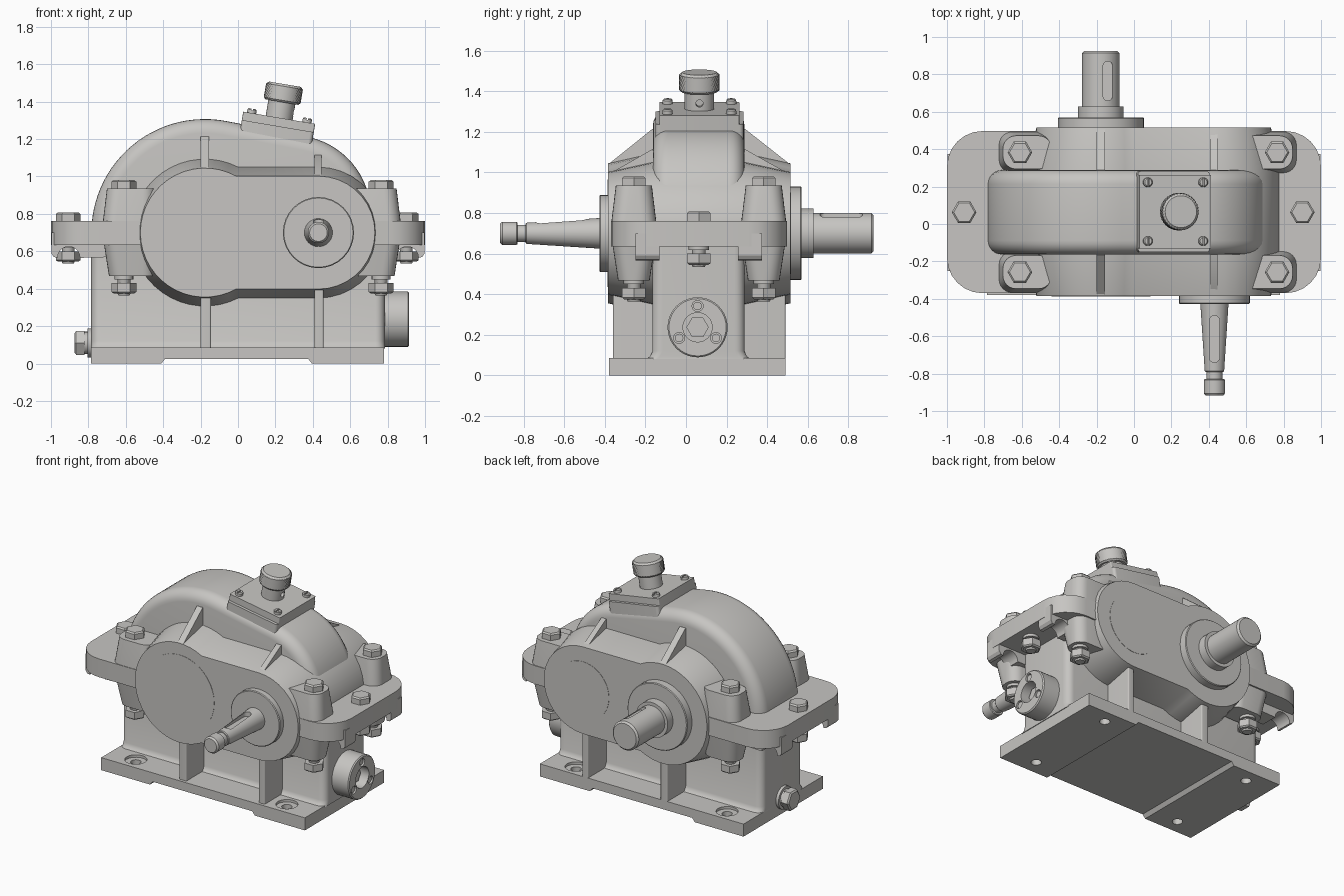
import bpy, bmesh
from math import sin, cos, pi, radians, asin
from mathutils import Matrix, Vector

cube = bpy.data.objects.get("Cube")
if cube:
    bpy.data.objects.remove(cube, do_unlink=True)

CY, CZ = 0.063, 0.70        # middle plane of the housing, shaft height
XL, XR = -0.177, 0.43       # axes of the large and small shafts

metal = bpy.data.materials.new("light grey metal")
metal.use_nodes = True
metal.diffuse_color = (0.57, 0.56, 0.54, 1)
metal.node_tree.nodes["Principled BSDF"].inputs["Base Color"].default_value = (0.57, 0.56, 0.54, 1)


def loft(name, rings, mat=Matrix(), angle=30):
    """Skin a row of equal-length rings and cap both ends."""
    bm = bmesh.new()
    rows = [[bm.verts.new(mat @ Vector(p)) for p in r] for r in rings]
    n = len(rows[0])
    for a, b in zip(rows, rows[1:]):
        for i in range(n):
            bm.faces.new((a[i], a[(i + 1) % n], b[(i + 1) % n], b[i]))
    bm.faces.new(rows[0])
    bm.faces.new(rows[-1])
    bmesh.ops.recalc_face_normals(bm, faces=bm.faces)
    mesh = bpy.data.meshes.new(name)
    bm.to_mesh(mesh)
    bm.free()
    ob = bpy.data.objects.new(name, mesh)
    bpy.context.collection.objects.link(ob)
    mesh.materials.append(metal)
    activate(ob)
    bpy.ops.object.shade_smooth_by_angle(angle=radians(angle))
    return ob


def activate(ob):
    bpy.ops.object.select_all(action='DESELECT')
    ob.select_set(True)
    bpy.context.view_layer.objects.active = ob


def turned(name, base, axis, steps, n=32, turn=0.0, mat=Matrix()):
    """Turned part: (distance along axis, radius) steps."""
    q = Vector(axis).to_track_quat('Z', 'Y').to_matrix().to_4x4()
    rings = [[(r * cos(2 * pi * i / n + turn), r * sin(2 * pi * i / n + turn), t)
              for i in range(n)] for t, r in steps]
    return loft(name, rings, mat @ Matrix.Translation(base) @ q)


def rounded(x0, x1, y0, y1, r, seg=6):
    """Rounded rectangle outline."""
    pts = []
    for k, (cx, cy) in enumerate(((x1 - r, y1 - r), (x0 + r, y1 - r), (x0 + r, y0 + r), (x1 - r, y0 + r))):
        for i in range(seg + 1):
            a = pi / 2 * (k + i / seg)
            pts.append((cx + r * cos(a), cy + r * sin(a)))
    return pts


def slab(name, x, y, z, r=0.02, mat=Matrix()):
    out = rounded(*x, *y, r)
    return loft(name, [[(a, b, h) for a, b in out] for h in z], mat)


def prism_y(name, pts, y0, y1):
    return loft(name, [[(x, y, z) for x, z in pts] for y in (y0, y1)])


def cut(ob, *cutters):
    for c in cutters:
        c.hide_render = True
        m = ob.modifiers.new("cut", 'BOOLEAN')
        m.operation, m.solver, m.object = 'DIFFERENCE', 'EXACT', c
        activate(ob)
        bpy.ops.object.modifier_apply(modifier=m.name)
        bpy.data.objects.remove(c, do_unlink=True)
    bpy.ops.object.shade_smooth_by_angle(angle=radians(30))


def arc(cx, cz, r, a0, a1, n):
    return [(cx + r * cos(a0 + (a1 - a0) * i / n), cz + r * sin(a0 + (a1 - a0) * i / n)) for i in range(n + 1)]


# Base plate with a relieved underside and counterbored holes
plate = prism_y("base_plate", [(-0.785, 0), (-0.41, 0), (-0.39, 0.025), (0.375, 0.025), (0.395, 0),
                               (0.78, 0), (0.78, 0.087), (-0.785, 0.087)], -0.38, 0.49)
for x in (-0.59, 0.57):
    for s in (-1, 1):
        y = 0.057 + s * 0.335
        cut(plate, turned("hole", (x, y, -0.1), (0, 0, 1), [(0, 0.033), (0.3, 0.033)], 24),
            turned("bore", (x, y, 0.07), (0, 0, 1), [(0, 0.07), (0.2, 0.07)], 24))

# Lower housing, flaring where it meets the plate
rings = []
for z, e in ((0.08, 0.03), (0.095, 0.012), (0.12, 0), (0.72, 0)):
    rings.append([(x, y, z) for x, y in rounded(-0.785, 0.785, -0.165 - e, 0.288 + e, 0.05)])
loft("lower_housing", rings)

# Upper housing: hull of two circles with rounded side edges


def dome(d):
    a = radians(79.5)
    return (arc(0.29, 0.80, 0.42 - d, 0, a, 18) + arc(XL, CZ, 0.607 - d, a, pi, 26)
            + [(-0.784 + d, 0.62), (0.71 - d, 0.62)])


R = 0.075
sides = [(R * (1 - cos(i * pi / 12)), R * (1 - sin(i * pi / 12))) for i in range(7)]
layers = [(-0.163 + t, d) for t, d in sides] + [(0.288 - t, d) for t, d in reversed(sides)]
loft("upper_housing", [[(x, y, z) for x, z in dome(d)] for y, d in layers])

# Bearing housing with draft towards both faces


def boss(d):
    rl, rs = 0.345 + d, 0.302 + d
    a = asin(rs / rl)
    return arc(XL, CZ, rl, a, 2 * pi - a, 30) + arc(XR, CZ, rs, -pi / 2, pi / 2, 18)


loft("bearing_housing", [[(x, y, z) for x, z in boss(d)] for y, d in
                         ((-0.385, 0), (-0.17, 0.048), (0.295, 0.048), (0.515, 0))])

# Ribs below and above the bearing housing
for name, x0, x1, low, top, edge in (("large", -0.2, -0.145, 0.42, 1.215, 1.04), ("small", 0.41, 0.457, 0.46, 1.115, 0.99)):
    slab(name + "_lower_rib", (x0, x1), (-0.36, 0.49), (0.08, low), 0.008)
    prof = [(-0.383, 0.8), (-0.383, edge), (-0.165, top), (0.29, top), (0.513, edge), (0.513, 0.8)]
    loft(name + "_upper_rib", [[(x, y, z) for y, z in prof] for x in (x0, x1 - 0.01)])

# Parting flange and lifting ears
slab("flange", (-1, 1), (-0.37, 0.497), (0.635, 0.645, 0.755, 0.762), 0.19)
for side, sx in (("right", -1), ("left", 1)):
    ear = ([(sx * 0.65, 0.70), (sx * 0.65, 0.57)] +
           [(sx * (0.905 + p), z) for p, z in arc(0, 0.565, 0.06, pi, 0, 10)] +
           [(sx * 0.985, 0.57), (sx * 0.998, 0.59), (sx * 0.998, 0.70)])
    for where, y in (("front", -0.25), ("back", 0.255)):
        prism_y(f"{side}_{where}_lifting_ear", ear, y, y + 0.12)


# Fasteners
def bolt(name, x, y, top, under, foot):
    turned(name + "_head", (x, y, top), (0, 0, 1), [(0, 0.066), (0.037, 0.066), (0.046, 0.056)], 6)
    turned(name + "_shank", (x, y, foot - 0.01), (0, 0, 1), [(0, 0.03), (0.008, 0.034), (top - foot, 0.034)], 20)
    turned(name + "_washer", (x, y, under - 0.018), (0, 0, 1), [(0, 0.05), (0.02, 0.05)], 24)
    turned(name + "_nut", (x, y, foot), (0, 0, 1), [(0, 0.056), (0.008, 0.066), (0.055, 0.066)], 6)


# Clamping lugs with their bolts
for side, bx, x0, x1 in (("right", -0.61, -0.725, -0.44), ("left", 0.765, 0.55, 0.872)):
    for where, s in (("front", -1), ("back", 1)):
        by = CY + s * 0.32
        rings = []
        for z, e in ((0.468, 0.035), (0.63, 0.01), (0.70, 0), (0.77, 0.004), (0.935, 0.024)):
            lo, hi = (x0 + e, x1) if side == "right" else (x0, x1 - e)
            rings.append([(x, y, z) for x, y in rounded(lo, hi, by - 0.113 + e, by + 0.113 - e, 0.07)])
        loft(f"{side}_{where}_clamp_lug", rings)
        bolt(f"{side}_{where}_clamp_bolt", bx, by, 0.935, 0.468, 0.375)
    bolt(side + "_flange_bolt", -0.908 if side == "right" else 0.9, CY, 0.762, 0.635, 0.545)

# Bearing caps
turned("front_small_cap", (XR, -0.38, CZ), (0, -1, 0), [(0, 0.19), (0.042, 0.19), (0.047, 0.185)], 32)
turned("back_large_cap", (XL, 0.51, CZ), (0, 1, 0), [(0, 0.23), (0.055, 0.23), (0.06, 0.225)], 40)
turned("front_blind_cap", (XL, -0.38, CZ), (0, -1, 0), [(0, 0.265), (0.007, 0.265)], 40)
turned("back_blind_cap", (XR, 0.51, CZ), (0, 1, 0), [(0, 0.2), (0.007, 0.2)], 40)

# Input shaft: tapered, with keyway and threaded end
shaft = turned("input_shaft", (XR, -0.40, CZ), (0, -1, 0),
               [(0, 0.077), (0.385, 0.052), (0.39, 0.048), (0.39, 0.042), (0.43, 0.042), (0.43, 0.053),
                (0.435, 0.057), (0.505, 0.057), (0.517, 0.047)], 32)
cut(shaft, slab("key", (XR - 0.027, XR + 0.027), (-0.74, -0.49), (0.737, 0.9), 0.026))

# Output shaft with collar and keyway
shaft = turned("output_shaft", (XL, 0.54, CZ), (0, 1, 0),
               [(0, 0.122), (0.088, 0.122), (0.088, 0.1), (0.373, 0.1), (0.385, 0.088)], 40)
cut(shaft, slab("key", (XL + 0.012, XL + 0.062), (0.66, 0.87), (0.77, 0.9), 0.024))

# Oil gauge on the left end
GY, GZ = 0.057, 0.237
gauge = turned("oil_gauge", (0.77, GY, GZ), (1, 0, 0), [(0, 0.148), (0.138, 0.148), (0.145, 0.141)], 40)
cut(gauge, turned("bore", (0.84, GY, GZ), (1, 0, 0), [(0, 0.072), (0.2, 0.072)], 32))
turned("gauge_seat", (0.83, GY, GZ), (1, 0, 0), [(0, 0.055), (0.035, 0.055)], 6)
for k in range(3):
    a = pi / 2 + k * 2 * pi / 3
    y, z = GY + 0.105 * cos(a), GZ + 0.105 * sin(a)
    cut(gauge, turned("seat", (0.895, y, z), (1, 0, 0), [(0, 0.027), (0.1, 0.027)], 20))
    turned(f"gauge_screw_{k}", (0.88, y, z), (1, 0, 0), [(0, 0.021), (0.027, 0.021)], 16)

# Drain plug on the right end
turned("drain_washer", (-0.77, GY, 0.11), (-1, 0, 0), [(0, 0.078), (0.035, 0.078), (0.035, 0.06), (0.06, 0.06)], 28)
turned("drain_plug", (-0.82, GY, 0.11), (-1, 0, 0), [(0, 0.073), (0.045, 0.073), (0.053, 0.062)], 6)

# Tilted inspection cover and breather
tilt = Matrix.Translation((0.207, 0.066, 1.235)) @ Matrix.Rotation(radians(9.6), 4, 'Y')
slab("inspection_pad", (-0.195, 0.195), (-0.217, 0.217), (-0.06, 0.035), 0.02, tilt)
slab("inspection_cover", (-0.195, 0.195), (-0.197, 0.197), (0.035, 0.08), 0.006, tilt)
for i, x in enumerate((-0.15, 0.15)):
    for j, y in enumerate((-0.157, 0.157)):
        screw = turned(f"cover_screw_{i}{j}", (x, y, 0.07), (0, 0, 1), [(0, 0.025), (0.028, 0.025), (0.034, 0.019)], 20, 0, tilt)
        cut(screw, slab("slot", (x - 0.004, x + 0.004), (y - 0.04, y + 0.04), (0.094, 0.15), 0.002, tilt))
neck = turned("breather_neck", (0, 0, 0.07), (0, 0, 1), [(0, 0.073), (0.12, 0.073)], 32, 0, tilt)
cut(neck, turned("vent", (0.04, 0, 0.118), (1, 0, 0), [(0, 0.018), (0.1, 0.018)], 16, 0, tilt))
N = 72
knurl = [(0.165, 0.088)] + [(0.175 + 0.0125 * j, 0.1) for j in range(7)] + [(0.262, 0.085)]
rings = []
for j, (z, r) in enumerate(knurl):
    dip = 0.006 if r == 0.1 else 0
    rings.append([((r - dip * ((i + j) % 2)) * cos(2 * pi * i / N),
                   (r - dip * ((i + j) % 2)) * sin(2 * pi * i / N), z) for i in range(N)])
loft("breather_knob", rings, tilt)
